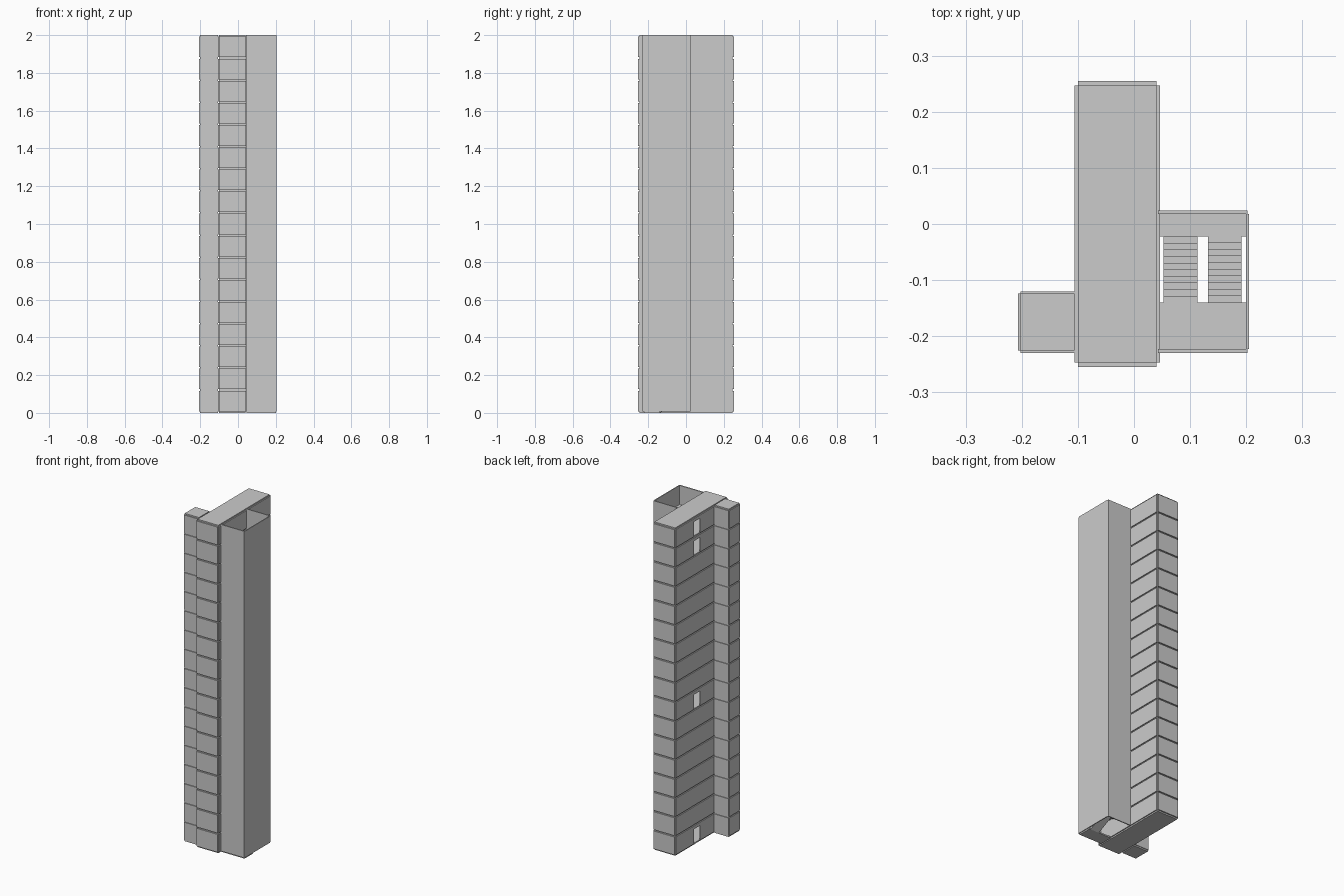
import bpy, bmesh

if "Cube" in bpy.data.objects:
    bpy.data.objects.remove(bpy.data.objects["Cube"])

FLOORS = 17
SLAB = 0.008
H = (2.0 - SLAB) / FLOORS
DOOR_FLOORS = (0, 7, 15, 16)
DOOR_Y = (0.015, 0.072)
DOOR_H = 0.09


def box(bm, x0, x1, y0, y1, z0, z1):
    vs = bmesh.ops.create_cube(bm, size=1)["verts"]
    for v in vs:
        v.co.x = x1 if v.co.x > 0 else x0
        v.co.y = y1 if v.co.y > 0 else y0
        v.co.z = z1 if v.co.z > 0 else z0


def prism(bm, x0, x1, profile):
    a = [bm.verts.new((x0, y, z)) for y, z in profile]
    face = bm.faces.new(a)
    ext = bmesh.ops.extrude_face_region(bm, geom=[face], use_keep_orig=True)
    for v in ext["geom"]:
        if isinstance(v, bmesh.types.BMVert):
            v.co.x = x1


def finish(bm, name):
    bmesh.ops.recalc_face_normals(bm, faces=bm.faces)
    me = bpy.data.meshes.new(name)
    bm.to_mesh(me)
    bm.free()
    ob = bpy.data.objects.new(name, me)
    bpy.context.collection.objects.link(ob)
    return ob


def slabs(name, x0, x1, y0, y1):
    bm = bmesh.new()
    for k in range(FLOORS + 1):
        box(bm, x0, x1, y0, y1, k * H, k * H + SLAB)
    finish(bm, name)


def panels(name, x0, x1, y0, y1, doors=False):
    # one wall panel per storey, leaving a groove at each slab
    bm = bmesh.new()
    for k in range(FLOORS):
        a, b = k * H + SLAB, (k + 1) * H
        if doors and k in DOOR_FLOORS:
            box(bm, x0, x1, y0, DOOR_Y[0], a, b)
            box(bm, x0, x1, DOOR_Y[1], y1, a, b)
            box(bm, x0, x1, *DOOR_Y, a + DOOR_H, b)
        else:
            box(bm, x0, x1, y0, y1, a, b)
    finish(bm, name)


# main block
slabs("main_floor_slabs", -0.1, 0.04, -0.247, 0.247)
panels("main_front_panels", -0.1, 0.04, -0.255, -0.247)
panels("main_back_panels", -0.1, 0.04, 0.247, 0.255)
panels("main_left_panels", -0.106, -0.1, -0.247, 0.247, doors=True)
panels("main_right_panels", 0.04, 0.046, -0.247, 0.247)

# side wing
slabs("wing_floor_slabs", -0.202, -0.106, -0.225, -0.124)
panels("wing_front_panels", -0.202, -0.106, -0.23, -0.225)
panels("wing_back_panels", -0.202, -0.106, -0.124, -0.12)
panels("wing_left_panels", -0.207, -0.202, -0.225, -0.124)

# stair shaft walls, open at the top
for name, b in {
    "shaft_front_wall": (0.043, 0.202, -0.23, -0.223),
    "shaft_back_wall": (0.043, 0.202, 0.018, 0.024),
    "shaft_right_wall": (0.2, 0.205, -0.223, 0.018),
}.items():
    bm = bmesh.new()
    box(bm, *b, SLAB, 2.0)
    finish(bm, name)

# landings at each floor (front) and half floor (back)
Y0, Y1 = -0.14, -0.022
bm = bmesh.new()
for k in range(FLOORS):
    box(bm, 0.046, 0.2, -0.223, Y0, k * H, k * H + SLAB)
    if k < FLOORS - 1:
        z = (k + 0.5) * H
        box(bm, 0.046, 0.2, Y1, 0.018, z, z + SLAB)
finish(bm, "stair_landings")

# stair flights: stepped top, sloping underside
STEPS = 10
bm = bmesh.new()


def flight(x0, x1, ya, yb, z):
    dy, dz = (yb - ya) / STEPS, H / 2 / STEPS
    pts = [(ya, z)]
    for i in range(STEPS):
        pts += [(ya + i * dy, z + (i + 1) * dz), (ya + (i + 1) * dy, z + (i + 1) * dz)]
    pts += [(yb, z + H / 2 - SLAB), (ya, z - SLAB)]
    prism(bm, x0, x1, pts[1:])


for k in range(FLOORS - 1):
    flight(0.132, 0.192, Y0, Y1, k * H + SLAB)
    flight(0.053, 0.113, Y1, Y0, (k + 0.5) * H + SLAB)
finish(bm, "stair_flights")
